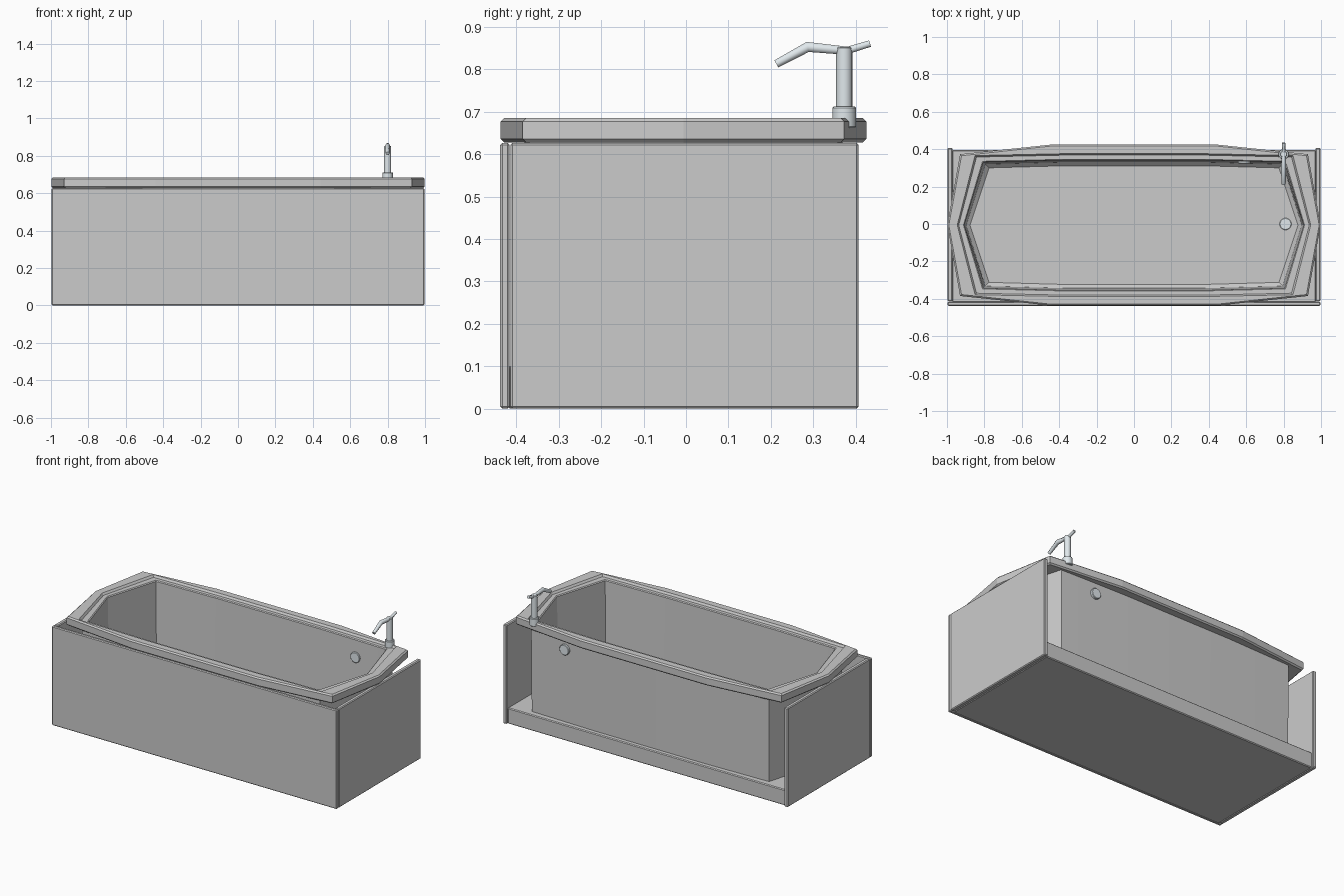
import bpy, bmesh
from math import radians

if "Cube" in bpy.data.objects:
    bpy.data.objects.remove(bpy.data.objects["Cube"])

metal = bpy.data.materials.new("metal")
metal.diffuse_color = (0.75, 0.81, 0.84, 1)
metal.use_nodes = True
metal.node_tree.nodes["Principled BSDF"].inputs["Base Color"].default_value = metal.diffuse_color


def box(name, x0, x1, y0, y1, z0, z1, bevel=0.005):
    bpy.ops.mesh.primitive_cube_add(size=1, location=((x0 + x1) / 2, (y0 + y1) / 2, (z0 + z1) / 2))
    o = bpy.context.object
    o.name = name
    o.scale = (x1 - x0, y1 - y0, z1 - z0)
    bpy.ops.object.transform_apply(location=False, rotation=False, scale=True)
    m = o.modifiers.new("bevel", 'BEVEL')
    m.width, m.segments = bevel, 1
    return o


def ring(outline, z, grow=0.0):
    """Ten-sided outline: end tip, corner and flat start, mirrored to all quarters."""
    tip, cx, cy, mx, my = outline
    tip, cx, cy, my = tip + grow, cx + grow, cy + grow, my + grow
    half = [(tip, 0), (cx, cy), (mx, my), (-mx, my), (-cx, cy)]
    return [(s * x, s * y - 0.006, z) for s in (1, -1) for x, y in half]


def loft(name, rings, closed=False, smooth=None):
    bm = bmesh.new()
    loops = [[bm.verts.new(p) for p in r] for r in rings]
    pairs = list(zip(loops, loops[1:])) + ([(loops[-1], loops[0])] if closed else [])
    for a, b in pairs:
        for i in range(len(a)):
            j = (i + 1) % len(a)
            bm.faces.new((a[i], a[j], b[j], b[i]))
    if not closed:
        bm.faces.new(loops[0])
        bm.faces.new(loops[-1])
    bmesh.ops.recalc_face_normals(bm, faces=bm.faces)
    me = bpy.data.meshes.new(name)
    bm.to_mesh(me)
    bm.free()
    o = bpy.data.objects.new(name, me)
    bpy.context.collection.objects.link(o)
    if smooth:
        bpy.ops.object.select_all(action='DESELECT')
        o.select_set(True)
        bpy.context.view_layer.objects.active = o
        bpy.ops.object.shade_smooth_by_angle(angle=radians(smooth))
    return o


def cyl(name, loc, r, h, rot=(0, 0, 0), bevel=0.003):
    bpy.ops.mesh.primitive_cylinder_add(vertices=20, radius=r, depth=h, location=loc, rotation=rot)
    o = bpy.context.object
    o.name = name
    bpy.ops.object.shade_smooth_by_angle(angle=radians(30))
    if bevel:
        m = o.modifiers.new("bevel", 'BEVEL')
        m.width, m.segments, m.limit_method = bevel, 1, 'ANGLE'
    o.data.materials.append(metal)
    return o


def tube(name, pts):
    cu = bpy.data.curves.new(name, 'CURVE')
    cu.dimensions = '3D'
    cu.bevel_depth, cu.bevel_resolution, cu.use_fill_caps = 1.0, 1, True
    sp = cu.splines.new('POLY')
    sp.points.add(len(pts) - 1)
    for p, (y, z, r) in zip(sp.points, pts):
        p.co, p.radius = (0.8, y, z, 1), r
    cu.materials.append(metal)
    bpy.context.collection.objects.link(bpy.data.objects.new(name, cu))


# plinth and surround panels
box("plinth", -0.972, 0.972, -0.42, 0.395, 0, 0.1)
box("front_panel", -0.997, 0.997, -0.438, -0.416, 0, 0.627)
for side, s in (("left", -1), ("right", 1)):
    a, b = sorted((s * 0.97, s * 0.997))
    box(side + "_panel", a, b, -0.414, 0.407, 0, 0.627)

# outlines: tip x, corner x, corner y, flat half-length, flat y
outer = (0.998, 0.93, 0.379, 0.44, 0.431)
step = (0.945, 0.85, 0.372, 0.38, 0.382)
inner = (0.907, 0.805, 0.336, 0.38, 0.347)

# rim with chamfered edges and a stepped inner ledge
loft("tub_rim", [ring(inner, 0.632), ring(outer, 0.628, -0.008), ring(outer, 0.636),
                 ring(outer, 0.677), ring(outer, 0.685, -0.008), ring(step, 0.685),
                 ring(step, 0.672, -0.008), ring(inner, 0.672, 0.005), ring(inner, 0.667)], closed=True)

# basin: outer wall up, inner wall down to the floor
loft("tub_basin", [ring(inner, 0.09, 0.025), ring(inner, 0.64, 0.028), ring(inner, 0.664, 0.0),
                   ring(inner, 0.15, -0.01), ring(inner, 0.13, -0.03)], smooth=30)

# drain and overflow
cyl("drain", (0.81, 0, 0.132), 0.032, 0.012)
cyl("overflow", (0.59, 0.351, 0.56), 0.033, 0.054, (radians(90), 0, 0))

# tap
cyl("tap_base", (0.8, 0.373, 0.687), 0.028, 0.05)
cyl("tap_column", (0.8, 0.373, 0.775), 0.019, 0.156)
tube("tap_spout", [(0.38, 0.844, 0.011), (0.287, 0.853, 0.014), (0.213, 0.813, 0.011)])
tube("tap_lever", [(0.375, 0.843, 0.01), (0.434, 0.861, 0.009)])
